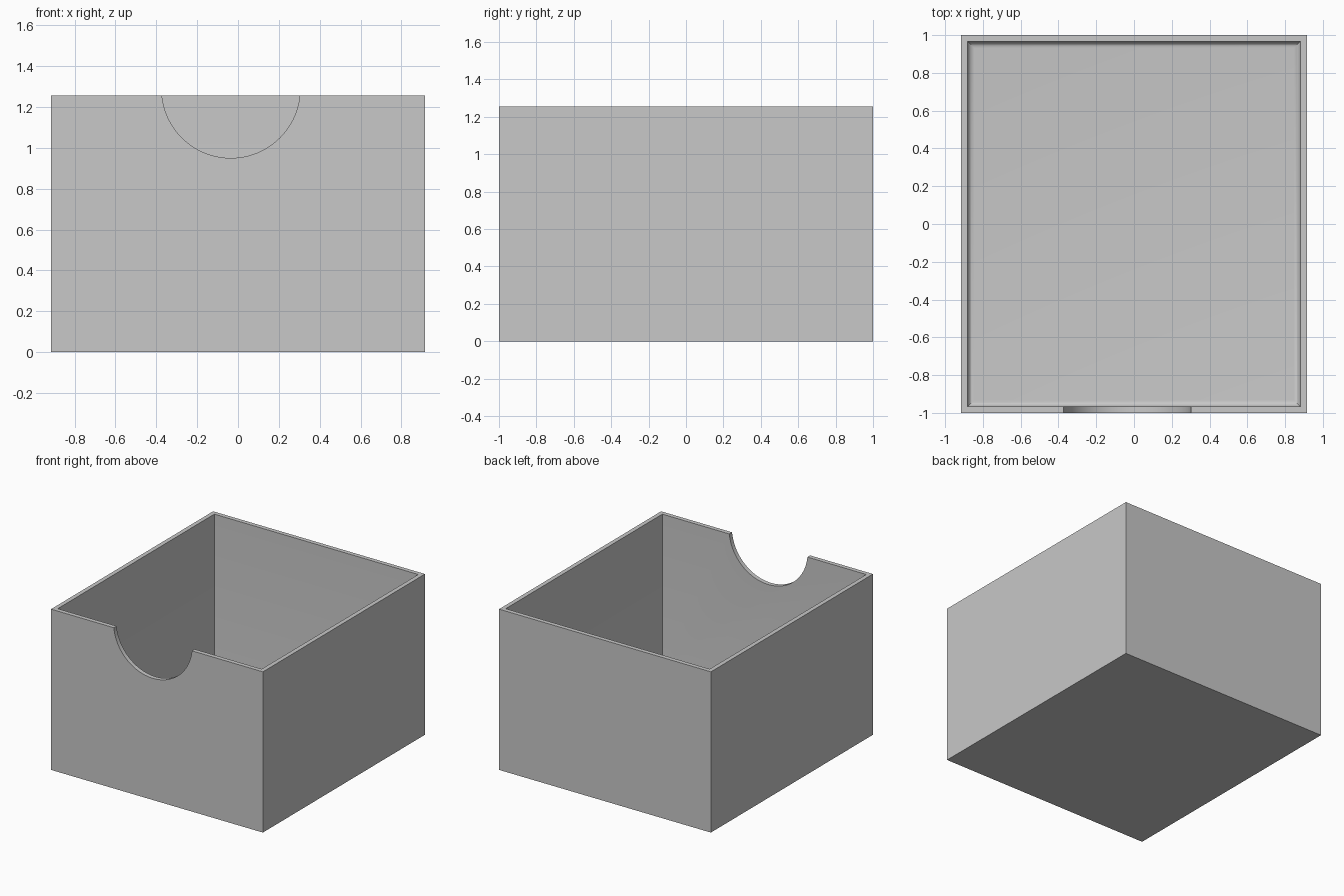
import bpy
import bmesh
from math import sin, cos, pi, radians

# Remove the default cube
default = bpy.data.objects.get("Cube")
if default:
    bpy.data.objects.remove(default, do_unlink=True)

HALF_X, HALF_Y, HEIGHT = 0.915, 1.0, 1.255
WALL, FLOOR, FILLET, STEPS = 0.034, 0.035, 0.035, 8
NOTCH_X, NOTCH_Z, NOTCH_R = -0.035, 1.289, 0.339

grey = bpy.data.materials.new("light grey")
grey.use_nodes = True
colour = (0.58, 0.58, 0.58, 1)
grey.diffuse_color = colour
grey.node_tree.nodes["Principled BSDF"].inputs["Base Color"].default_value = colour


def make_object(name, bm):
    bmesh.ops.recalc_face_normals(bm, faces=bm.faces)
    mesh = bpy.data.meshes.new(name)
    bm.to_mesh(mesh)
    bm.free()
    mesh.materials.append(grey)
    obj = bpy.data.objects.new(name, mesh)
    bpy.context.collection.objects.link(obj)
    return obj


# Open box: a wall profile of (inset, height) swept around the rectangle
profile = [(0, 0), (0, HEIGHT), (WALL, HEIGHT)]
for i in range(STEPS + 1):
    a = i / STEPS * pi / 2
    profile.append((WALL + FILLET * (1 - cos(a)), FLOOR + FILLET * (1 - sin(a))))

bm = bmesh.new()
rings = [[bm.verts.new((sx * (HALF_X - inset), sy * (HALF_Y - inset), z))
          for sx, sy in ((-1, -1), (1, -1), (1, 1), (-1, 1))]
         for inset, z in profile]
for low, high in zip(rings, rings[1:]):
    for i in range(4):
        j = (i + 1) % 4
        bm.faces.new((low[i], low[j], high[j], high[i]))
bm.faces.new(rings[0])
bm.faces.new(rings[-1])
box = make_object("open_box", bm)

# Round finger notch cut through the front wall
bm = bmesh.new()
disc = [bm.verts.new((NOTCH_X + NOTCH_R * sin(i * pi / 48), -HALF_Y - 0.1,
                      NOTCH_Z - NOTCH_R * cos(i * pi / 48))) for i in range(96)]
face = bm.faces.new(disc)
extruded = bmesh.ops.extrude_face_region(bm, geom=[face])["geom"]
bmesh.ops.translate(bm, vec=(0, 0.3, 0),
                    verts=[v for v in extruded if isinstance(v, bmesh.types.BMVert)])
cutter = make_object("notch_cutter", bm)
cutter.hide_render = True

cut = box.modifiers.new("notch", "BOOLEAN")
cut.operation = "DIFFERENCE"
cut.solver = "EXACT"
cut.object = cutter
bpy.context.view_layer.objects.active = box
box.select_set(True)
bpy.ops.object.modifier_apply(modifier=cut.name)
bpy.data.objects.remove(cutter, do_unlink=True)

# Smooth only the curved fillet and notch faces
for poly in box.data.polygons:
    poly.use_smooth = max(abs(c) for c in poly.normal) < 0.9999
box.data.set_sharp_from_angle(angle=radians(30))
